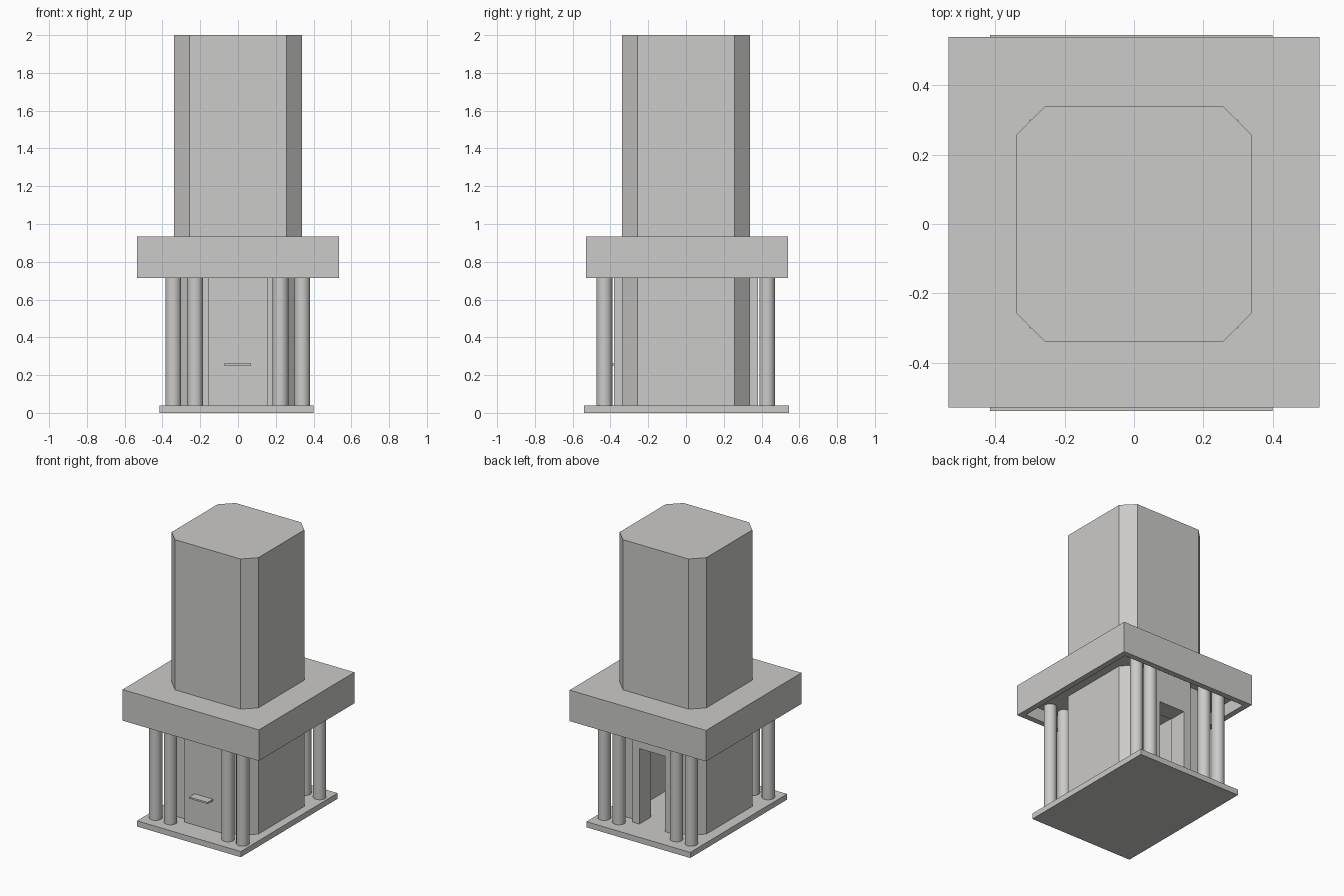
import bpy
import bmesh
import math

if "Cube" in bpy.data.objects:
    bpy.data.objects.remove(bpy.data.objects["Cube"], do_unlink=True)

stone = bpy.data.materials.new("warm_grey_stone")
stone.use_nodes = True
GREY = (0.6, 0.595, 0.582, 1)
stone.diffuse_color = GREY
stone.node_tree.nodes["Principled BSDF"].inputs["Base Color"].default_value = GREY


def prism(name, outline, z0, z1):
    """Extrude a flat outline from z0 up to z1."""
    bm = bmesh.new()
    base = bm.faces.new([bm.verts.new((x, y, z0)) for x, y in outline])
    top = bmesh.ops.extrude_face_region(bm, geom=[base])["geom"]
    verts = [v for v in top if isinstance(v, bmesh.types.BMVert)]
    bmesh.ops.translate(bm, vec=(0, 0, z1 - z0), verts=verts)
    bmesh.ops.recalc_face_normals(bm, faces=bm.faces)
    mesh = bpy.data.meshes.new(name)
    bm.to_mesh(mesh)
    bm.free()
    mesh.materials.append(stone)
    obj = bpy.data.objects.new(name, mesh)
    bpy.context.collection.objects.link(obj)
    return obj


def box(name, x0, x1, y0, y1, z0, z1):
    return prism(name, [(x0, y0), (x1, y0), (x1, y1), (x0, y1)], z0, z1)


def carve(obj, cutter):
    """Subtract the cutter, then discard it."""
    mod = obj.modifiers.new("carve", "BOOLEAN")
    mod.operation = "DIFFERENCE"
    mod.solver = "EXACT"
    mod.object = cutter
    bpy.ops.object.select_all(action="DESELECT")
    bpy.context.view_layer.objects.active = obj
    obj.select_set(True)
    bpy.ops.object.modifier_apply(modifier=mod.name)
    bpy.data.objects.remove(cutter, do_unlink=True)


FLOOR, EAVES, ROOF, TOP = 0.04, 0.715, 0.935, 2.0
WALL, CHAMFER, ROOM = 0.34, 0.257, 0.25
PORCH, DOOR, LINTEL = 0.38, 0.1, 0.575

# Base plate
box("base_plate", -0.415, 0.4, -0.54, 0.545, 0, FLOOR)

# Tower shaft with chamfered corners, a hollow room and a rear doorway
octagon = [(-CHAMFER, -WALL), (CHAMFER, -WALL), (WALL, -CHAMFER), (WALL, CHAMFER),
           (CHAMFER, WALL), (-CHAMFER, WALL), (-WALL, CHAMFER), (-WALL, -CHAMFER)]
tower = prism("tower", octagon, FLOOR, TOP)
carve(tower, box("room_cutter", -ROOM, ROOM, -ROOM, ROOM, FLOOR - 0.02, EAVES))
carve(tower, box("door_cutter", -DOOR, DOOR, 0.2, 0.5, FLOOR - 0.02, LINTEL))

# Projecting rear door surround and closed front panel
surround = box("rear_door_surround", -0.155, 0.155, WALL - 0.01, PORCH, FLOOR, 0.81)
carve(surround, box("surround_cutter", -DOOR, DOOR, 0.2, 0.5, FLOOR - 0.02, LINTEL))
box("front_panel", -0.155, 0.155, -PORCH, -WALL + 0.01, FLOOR, 0.81)

# Small shelf on the front panel
box("front_shelf", -0.075, 0.07, -0.44, -PORCH + 0.01, 0.25, 0.262)

# Overhanging roof slab with a recessed underside
slab = box("roof_slab", -0.535, 0.535, -0.53, 0.54, EAVES, ROOF)
carve(slab, box("recess_cutter", -0.495, 0.495, -0.49, 0.5, EAVES - 0.05, 0.805))
# Ceiling over the room
carve(slab, box("shaft_cutter", -0.3, 0.3, -0.3, 0.3, 0.6, 1.2))

# Paired round columns at front and back
for side, y in (("front", -0.432), ("back", 0.43)):
    for i, x in enumerate((-0.343, -0.227, 0.225, 0.34)):
        bpy.ops.mesh.primitive_cylinder_add(vertices=32, radius=0.042, depth=0.81 - FLOOR,
                                            location=(x, y, (0.81 + FLOOR) / 2))
        column = bpy.context.object
        column.name = f"{side}_column_{i + 1}"
        column.data.materials.append(stone)
        bpy.ops.object.shade_smooth_by_angle(angle=math.radians(30))
